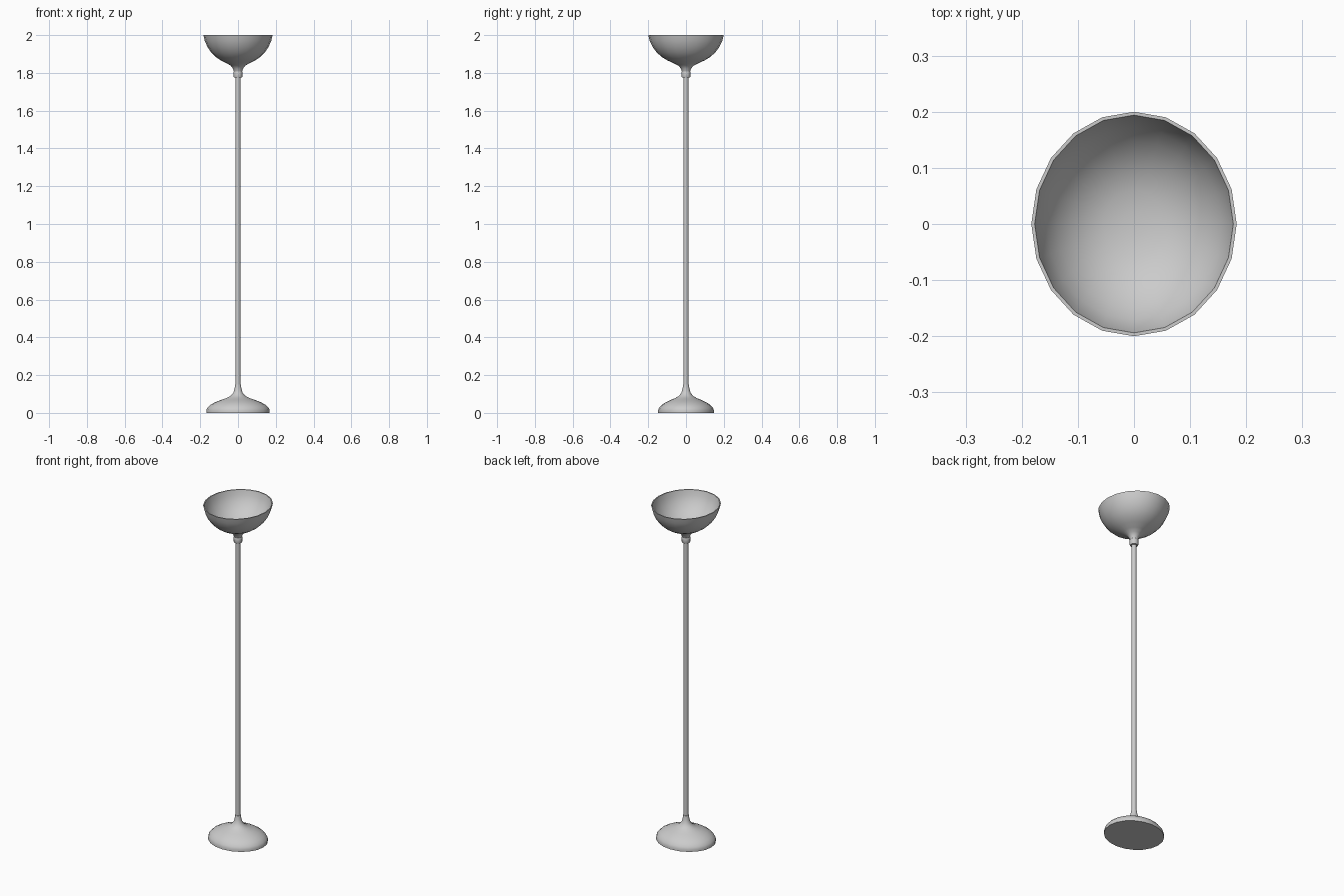
import bpy, bmesh, math

SIDES = 20


def lathe(name, profile, cap_start=True, cap_end=True, angle=40):
    """Sweep (rx, ry, z) rings around the z axis, as ellipses."""
    bm = bmesh.new()
    rings = []
    for rx, ry, z in profile:
        rings.append([bm.verts.new((rx * math.cos(2 * math.pi * i / SIDES),
                                    ry * math.sin(2 * math.pi * i / SIDES), z))
                      for i in range(SIDES)])
    for a, b in zip(rings, rings[1:]):
        for i in range(SIDES):
            j = (i + 1) % SIDES
            bm.faces.new((a[i], a[j], b[j], b[i]))
    if cap_start:
        bm.faces.new(rings[0][::-1])
    if cap_end:
        bm.faces.new(rings[-1])
    bmesh.ops.recalc_face_normals(bm, faces=bm.faces)
    mesh = bpy.data.meshes.new(name)
    bm.to_mesh(mesh)
    bm.free()
    obj = bpy.data.objects.new(name, mesh)
    bpy.context.collection.objects.link(obj)
    bpy.ops.object.select_all(action='DESELECT')
    obj.select_set(True)
    bpy.context.view_layer.objects.active = obj
    bpy.ops.object.shade_smooth_by_angle(angle=math.radians(angle))
    return obj


# Oval foot, flaring up into the pole
lathe("base", [
    (0.168, 0.148, 0.0), (0.168, 0.148, 0.014), (0.163, 0.143, 0.026),
    (0.147, 0.129, 0.042), (0.120, 0.106, 0.057), (0.090, 0.080, 0.069),
    (0.060, 0.055, 0.079), (0.038, 0.036, 0.091), (0.024, 0.024, 0.108),
    (0.018, 0.018, 0.130), (0.015, 0.015, 0.150)])

# Long straight pole
lathe("pole", [(0.013, 0.013, 0.10), (0.013, 0.013, 1.80)])

# Collar under the bowl
lathe("collar", [(0.021, 0.021, 1.775), (0.023, 0.023, 1.779),
                 (0.023, 0.023, 1.806), (0.021, 0.021, 1.810)])

# Oval bowl: outer wall up, thin rim, inner wall down to a shallow floor
lathe("bowl", [
    (0.021, 0.021, 1.805), (0.026, 0.026, 1.822), (0.038, 0.040, 1.838),
    (0.060, 0.065, 1.851), (0.090, 0.098, 1.866), (0.117, 0.128, 1.884),
    (0.142, 0.155, 1.908), (0.162, 0.177, 1.938), (0.176, 0.192, 1.970),
    (0.183, 0.200, 2.0), (0.177, 0.194, 2.0),
    (0.170, 0.186, 1.970), (0.156, 0.171, 1.941), (0.137, 0.149, 1.913),
    (0.112, 0.122, 1.890), (0.085, 0.093, 1.873), (0.055, 0.060, 1.862),
    (0.020, 0.022, 1.857)])
